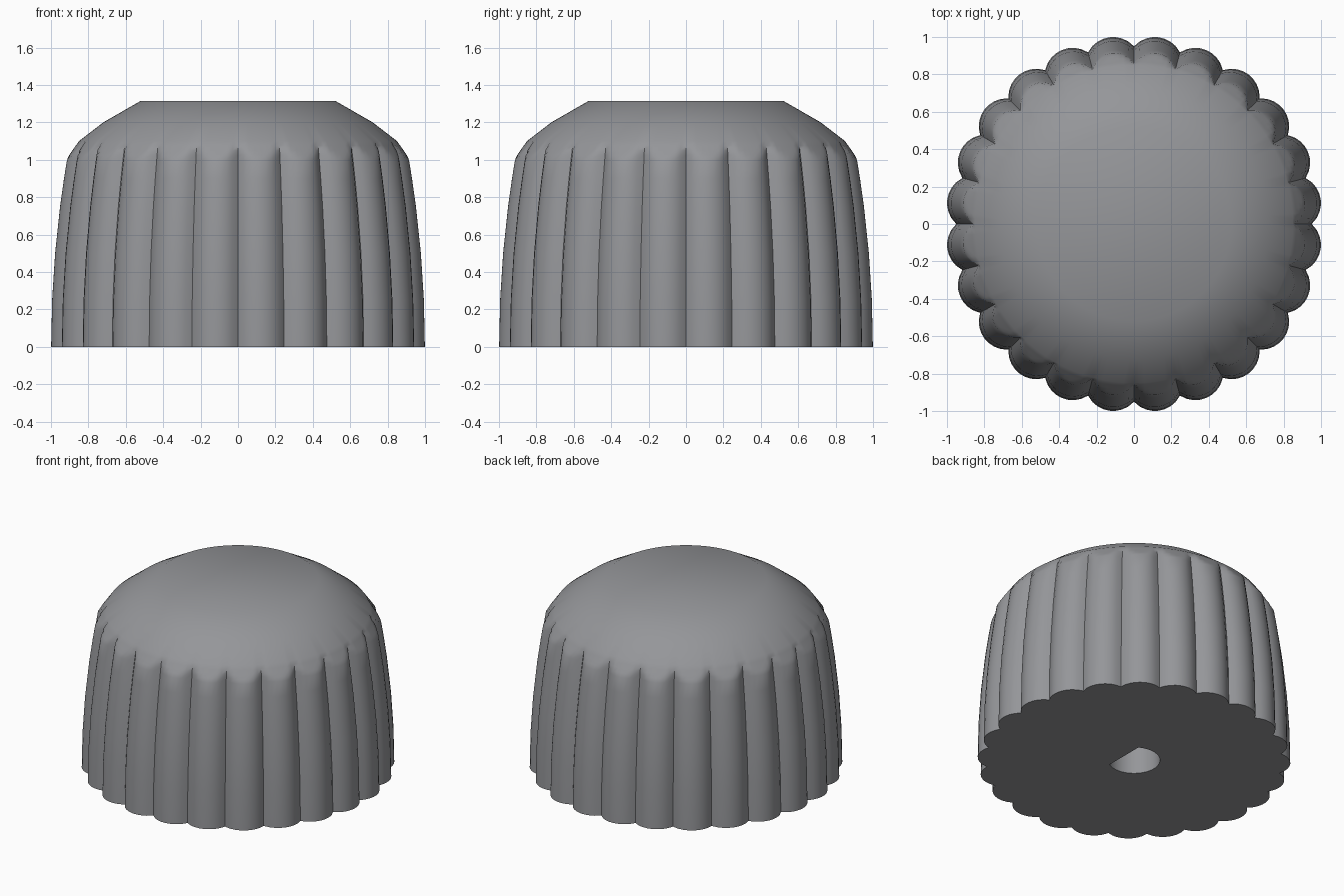
import bpy, bmesh, math

if "Cube" in bpy.data.objects:
    bpy.data.objects.remove(bpy.data.objects["Cube"])

LOBES, SEG = 24, 8
N = LOBES * SEG
LOBE_R, LOBE_D = 0.151, 0.856          # scallop radius and its centre distance
DOME = [(1.0, 0.922), (1.1, 0.85), (1.2, 0.72), (1.315, 0.52)]
HOLE_R, HOLE_FLAT, HOLE_DEPTH = 0.167, 0.085, 0.7


def dome_radius(z):
    if z < 1.0:
        return 9.0
    for (z0, r0), (z1, r1) in zip(DOME, DOME[1:]):
        if z <= z1 + 1e-6:
            return r0 + (r1 - r0) * (z - z0) / (z1 - z0)
    return DOME[-1][1]


def grip_radius(i, z):
    # Scalloped grip, tapering upwards and trimmed by the dome
    phi = ((i % SEG) / SEG - 0.5) * 2 * math.pi / LOBES
    r = LOBE_D * math.cos(phi) + math.sqrt(LOBE_R ** 2 - (LOBE_D * math.sin(phi)) ** 2)
    return min(r * (1 - 0.085 * z * z), dome_radius(z))


def hole_radius(i):
    # Round shaft hole with one flat side facing +x
    c = math.cos(2 * math.pi * i / N)
    return min(HOLE_R, HOLE_FLAT / c) if c > 0.01 else HOLE_R


bm = bmesh.new()


def ring(radius, z):
    return [bm.verts.new((radius(i) * math.cos(2 * math.pi * i / N),
                          radius(i) * math.sin(2 * math.pi * i / N), z)) for i in range(N)]


# Rings from the hole's ceiling, out across the base, then up to the top
rings = [ring(hole_radius, HOLE_DEPTH), ring(hole_radius, 0)]
for z in (0, 0.25, 0.5, 0.75, 0.9, 1.0, 1.025, 1.05, 1.075, 1.1, 1.2, 1.315):
    rings.append(ring(lambda i: grip_radius(i, z), z))
for a, b in zip(rings, rings[1:]):
    for i in range(N):
        j = (i + 1) % N
        bm.faces.new((a[i], a[j], b[j], b[i]))
bm.faces.new(rings[0])
bm.faces.new(rings[-1])
bmesh.ops.recalc_face_normals(bm, faces=bm.faces)

mesh = bpy.data.meshes.new("knob")
bm.to_mesh(mesh)
bm.free()
knob = bpy.data.objects.new("knob", mesh)
bpy.context.collection.objects.link(knob)

# Grey plastic
grey = bpy.data.materials.new("grey plastic")
grey.diffuse_color = (0.30, 0.305, 0.32, 1)
grey.use_nodes = True
grey.node_tree.nodes["Principled BSDF"].inputs["Base Color"].default_value = grey.diffuse_color
mesh.materials.append(grey)

bpy.context.view_layer.objects.active = knob
knob.select_set(True)
bpy.ops.object.shade_smooth_by_angle(angle=math.radians(40))
